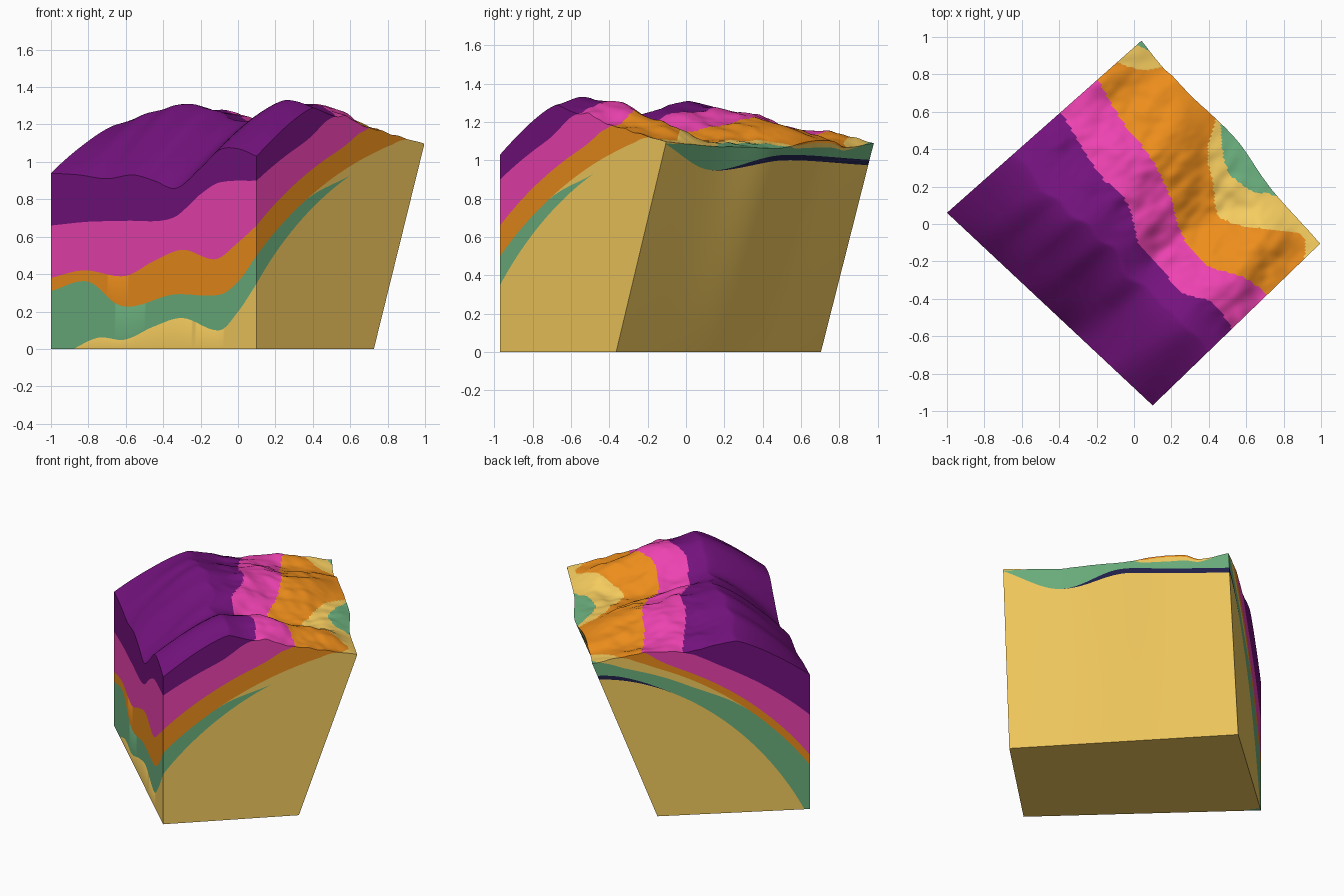
import bpy
from math import exp
from mathutils import Vector, noise

if "Cube" in bpy.data.objects:
    bpy.data.objects.remove(bpy.data.objects["Cube"])

N = 110                                  # grid cells per side
W, S = Vector((-1, .06, 0)), Vector((.1, -.97, 0))
E, B = Vector((.995, -.105, 0)), Vector((.04, .98, 0))


def curve(pts, t):
    """Smooth curve through (t, value) points."""
    n = len(pts)

    def slope(i):
        a, b = pts[max(i - 1, 0)], pts[min(i + 1, n - 1)]
        return (b[1] - a[1]) / (b[0] - a[0])
    for i in range(n - 1):
        (t0, a), (t1, b) = pts[i], pts[i + 1]
        if t <= t1 or i == n - 2:
            d = t1 - t0
            s = (t - t0) / d
            return (a * (1 + 2 * s) * (1 - s) ** 2 + b * s * s * (3 - 2 * s)
                    + d * (slope(i) * s * (1 - s) ** 2 + slope(i + 1) * s * s * (s - 1)))


def ramp(a, b, t):
    s = min(1, max(0, (t - a) / (b - a)))
    return s * s * (3 - 2 * s)


def fold(near, far, power):
    """Bed that climbs from the near edge curve to the far edge curve."""
    def height(u, v):
        f = 1 - (1 - u) ** (power - .2 * v)
        return curve(near, v) * (1 - f) + curve(far, v) * f
    return height


# bedding surfaces: height along the front-left edge, then the back-right edge
sand_top = fold([(0, -.07), (.11, 0), (.23, .06), (.36, .05), (.5, .12), (.64, .165),
                 (.82, .1), (.91, .2), (1, .35)],
                [(0, .975), (.44, 1.0), (.76, .95), (1, 1.085)], 1.95)
orange_base = fold([(0, .31), (.18, .36), (.32, .24), (.41, .23), (.59, .29), (.82, .29),
                    (.91, .36), (1, .5)],
                   [(0, 1.115), (.5, 1.13), (1, 1.13)], 1.85)
pink_base = fold([(0, .38), (.16, .42), (.36, .39), (.5, .47), (.64, .53), (.8, .48),
                  (.91, .57), (1, .66)],
                 [(0, 1.145), (.5, 1.29), (1, 1.236)], 1.95)
purple_base = fold([(0, .66), (.18, .68), (.36, .685), (.59, .7), (.73, .83), (.82, .89), (1, .9)],
                   [(0, 1.23), (.5, 1.42), (1, 1.36)], 1.95)
FRONT = [(0, .94), (.14, .93), (.27, .91), (.4, .93), (.5, .9), (.61, .86), (.73, .97),
         (.82, 1.065), (.91, 1.07), (1, 1.03)]
CREST = [(0, 1.2), (.2, 1.27), (.35, 1.31), (.5, 1.27), (.67, 1.22), (.85, 1.33), (1, 1.29)]
BACK = [(0, 1.09), (.13, 1.065), (.2, 1.1), (.34, 1.09), (.48, 1.06), (.62, 1.07), (.78, 1.07), (1, 1.095)]


def dark_top(u, v):
    return sand_top(u, v) + .028 * ramp(.65, .95, u) * (1 - ramp(.5, .76, v))


def green_top(u, v):
    return max(dark_top(u, v), orange_base(u, v) - .055 * ramp(.3, .6, u))


def terrain(u, v):
    """Smooth dip slope up to a crest, then eroded hills."""
    uc = .34 + .05 * noise.noise(Vector((v * 9, 3, 0)))
    if u < uc:
        f = 1 - (1 - u / uc) ** 1.3
        return curve(FRONT, v) * (1 - f) + curve(CREST, v) * f
    w = (u - uc) / (1 - uc)
    z = curve(CREST, v) * (1 - w) + curve(BACK, v) * w
    rough = noise.fractal(Vector((u * 4.5, v * 7, 1.7)), 1, 2, 3)
    spur = exp(-((v - .85) / .08) ** 2) + exp(-((v - .35) / .13) ** 2) - .6 * exp(-((v - .6) / .07) ** 2)
    hump = ramp(0, .3, w) * (1 - .8 * ramp(.75, 1, w))
    sides = ramp(0, .12, v) * (1 - ramp(.92, 1, v))
    return z + hump * (.035 * rough + .035 * spur * sides)


def place(u, v, z):
    """The back-right wall leans outward with height."""
    k = .7 + .3 * min(z / 1.09, 1)
    k *= 1 + .03 * z * exp(-((v - .5) / .15) ** 2) * u
    near, far = W.lerp(S, v), B.lerp(E, v)
    p = near + (far - near) * u * k
    return (p.x, p.y, z)


R = range(N + 1)
GROUND = [[terrain(i / N, j / N) for j in R] for i in R]

# lines where each bed meets the ground: distance from the front-left edge
PURPLE_LINE = [(0, .58), (.26, .52), (.4, .515), (.54, .435), (.68, .43), (.78, .425), (.88, .485), (1, .47)]
PINK_LINE = [(0, .77), (.17, .73), (.33, .71), (.49, .65), (.63, .585), (.77, .58), (.9, .66), (1, .68)]
ORANGE_LINE = [(0, .87), (.09, .93), (.16, 1.04), (.36, 1.04), (.46, .88), (.58, .8), (.67, .75),
               (.78, .82), (.86, .9), (.93, .96), (1, .9)]
GREEN_LINE = [(0, .97), (.1, 1.02), (.2, 1.07), (.36, 1.07), (.44, .97), (.56, .89), (.68, .92),
              (.76, .99), (.88, 1), (1, 1.02)]


def surface(fn, line=None):
    """Sample a bed, cut it at the ground and bend it to its outcrop line."""
    rows = []
    for i in R:
        row = []
        for j in R:
            u, v, g = i / N, j / N, GROUND[i][j]
            h = fn(u, v)
            if line:
                d = u - curve(line, v)
                k = exp(-(d / .09) ** 2)
                h = h * (1 - k) + (g + .5 * d) * k
                h = max(h, g) if d >= 0 else min(h, g + .15 * max(d, -.15))
            row.append(max(0, min(g, h)))
        rows.append(row)
    return rows


def layer(name, low, high, rgb):
    """Closed solid between two surfaces, left out where it has no thickness."""
    verts, faces, index = [], [], {}

    def vert(i, j, upper):
        thick = high[i][j] - low[i][j] > 1e-5
        key = (i, j, upper and thick)
        if key not in index:
            index[key] = len(verts)
            verts.append(place(i / N, j / N, (high if key[2] else low)[i][j]))
        return index[key]

    def quad(*q):
        for tri in ((q[0], q[1], q[2]), (q[0], q[2], q[3])):
            if len(set(tri)) == 3:
                faces.append(tri)

    def ring(i, j):
        return [(i, j), (i, j + 1), (i + 1, j + 1), (i + 1, j)]

    solid = {(i, j) for i in range(N) for j in range(N)
             if any(high[a][b] - low[a][b] > 1e-5 for a, b in ring(i, j))}
    for i, j in solid:
        c = ring(i, j)
        quad(*[vert(a, b, True) for a, b in c])
        quad(*[vert(a, b, False) for a, b in reversed(c)])
        for k, cell in enumerate([(i - 1, j), (i, j + 1), (i + 1, j), (i, j - 1)]):
            if cell not in solid:
                a, b = c[k], c[(k + 1) % 4]
                quad(vert(*a, False), vert(*b, False), vert(*b, True), vert(*a, True))
    me = bpy.data.meshes.new(name)
    me.from_pydata(verts, [], faces)
    me.flip_normals()
    mat = bpy.data.materials.new(name)
    mat.diffuse_color = [(c / 255) ** 2.2 for c in rgb] + [1]
    mat.use_nodes = True
    mat.node_tree.nodes["Principled BSDF"].inputs["Base Color"].default_value = mat.diffuse_color
    me.materials.append(mat)
    ob = bpy.data.objects.new(name, me)
    bpy.context.collection.objects.link(ob)
    bpy.ops.object.select_all(action='DESELECT')
    ob.select_set(True)
    bpy.context.view_layer.objects.active = ob
    bpy.ops.object.shade_smooth_by_angle(angle=.6)


# rock layers from bottom to top
beds = [("basement_layer", sand_top, None, (245, 203, 95)),
        ("dark_lens", dark_top, None, (38, 38, 78)),
        ("green_layer", green_top, GREEN_LINE, (108, 176, 126)),
        ("thin_sand_layer", orange_base, ORANGE_LINE, (245, 203, 95)),
        ("orange_layer", pink_base, PINK_LINE, (236, 140, 33)),
        ("pink_layer", purple_base, PURPLE_LINE, (236, 68, 175)),
        ("purple_layer", lambda u, v: 9, None, (115, 25, 125))]
below = surface(lambda u, v: 0)
for name, top, line, rgb in beds:
    above = surface(top, line)
    above = [[max(a, b) for a, b in zip(r, s)] for r, s in zip(above, below)]
    layer(name, below, above, rgb)
    below = above
